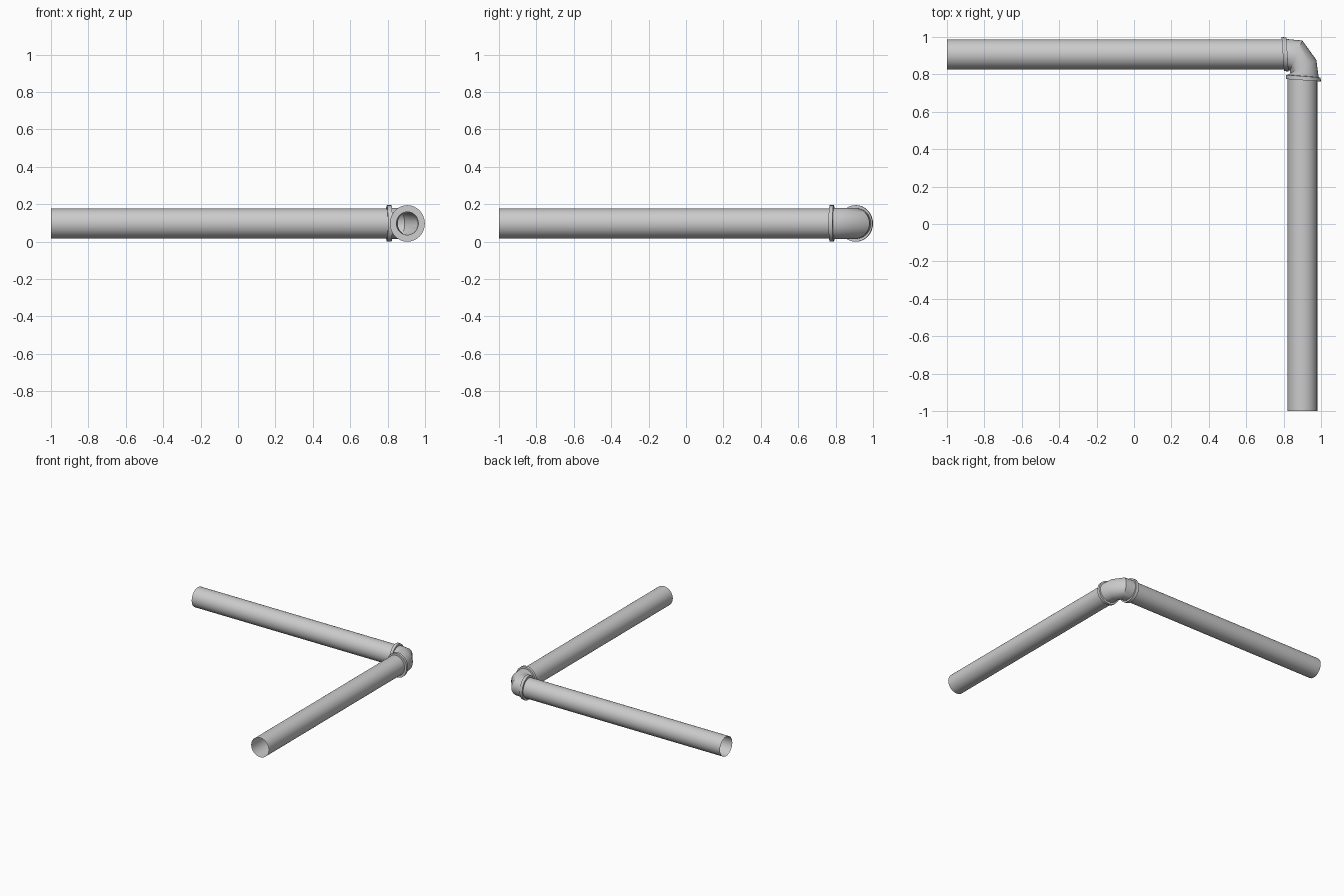
import bpy, bmesh, math
from mathutils import Vector

if "Cube" in bpy.data.objects:
    bpy.data.objects.remove(bpy.data.objects["Cube"])

N = 32          # sides of every ring
ZC = 0.0975     # height of the pipe axis


def ring(outer, inner, rz, scale=1.0):
    """Elliptical ring standing on the plan line outer-inner."""
    o, i = Vector(outer), Vector(inner)
    c, h = (o + i) / 2, (o - i) / 2 * scale
    pts = []
    for k in range(N):
        a = 2 * math.pi * k / N
        p = c + h * math.cos(a)
        pts.append((p.x, p.y, ZC + rz * scale * math.sin(a)))
    return pts


def loft(name, rings, closed=False):
    bm = bmesh.new()
    vs = [[bm.verts.new(p) for p in r] for r in rings]
    pairs = list(zip(vs, vs[1:]))
    if closed:
        pairs.append((vs[-1], vs[0]))
    for a, b in pairs:
        for k in range(N):
            j = (k + 1) % N
            bm.faces.new((a[k], a[j], b[j], b[k]))
    bmesh.ops.recalc_face_normals(bm, faces=bm.faces)
    me = bpy.data.meshes.new(name)
    bm.to_mesh(me)
    bm.free()
    ob = bpy.data.objects.new(name, me)
    bpy.context.collection.objects.link(ob)
    bpy.ops.object.select_all(action='DESELECT')
    ob.select_set(True)
    bpy.context.view_layer.objects.active = ob
    bpy.ops.object.shade_smooth_by_angle(angle=math.radians(30))
    return ob


# thin open pipes
R = 0.08
X, Y = 0.90, 0.907
loft("pipe_left", [ring((x, Y + R), (x, Y - R), R) for x in (-1, 0.81)])
loft("pipe_front", [ring((X + R, y), (X - R, y), R) for y in (-1, 0.775)])

# mitred elbow: plan lines (outer, inner) of the body
body = [((0.815, 0.989), (0.826, 0.822)),
        ((0.900, 0.981), (0.834, 0.819)),
        ((0.975, 0.877), (0.836, 0.806)),
        ((0.987, 0.785), (0.822, 0.798))]
# collar lines at both ends
collar_a = [((0.789, 1.000), (0.802, 0.818)), ((0.815, 0.997), (0.826, 0.815))]
collar_b = [((0.998, 0.783), (0.812, 0.797)), ((0.999, 0.762), (0.812, 0.775))]

outside = [ring(o, i, 0.0975) for o, i in collar_a]
outside += [ring(o, i, 0.083) for o, i in body]
outside += [ring(o, i, 0.0975) for o, i in collar_b]
# bore running back through the elbow
bore = [ring(*collar_b[1], 0.0975, 0.63)]
bore += [ring(o, i, 0.083, 0.74) for o, i in reversed(body[1:3])]
bore += [ring(*collar_a[0], 0.0975, 0.63)]
loft("elbow", outside + bore, closed=True)
